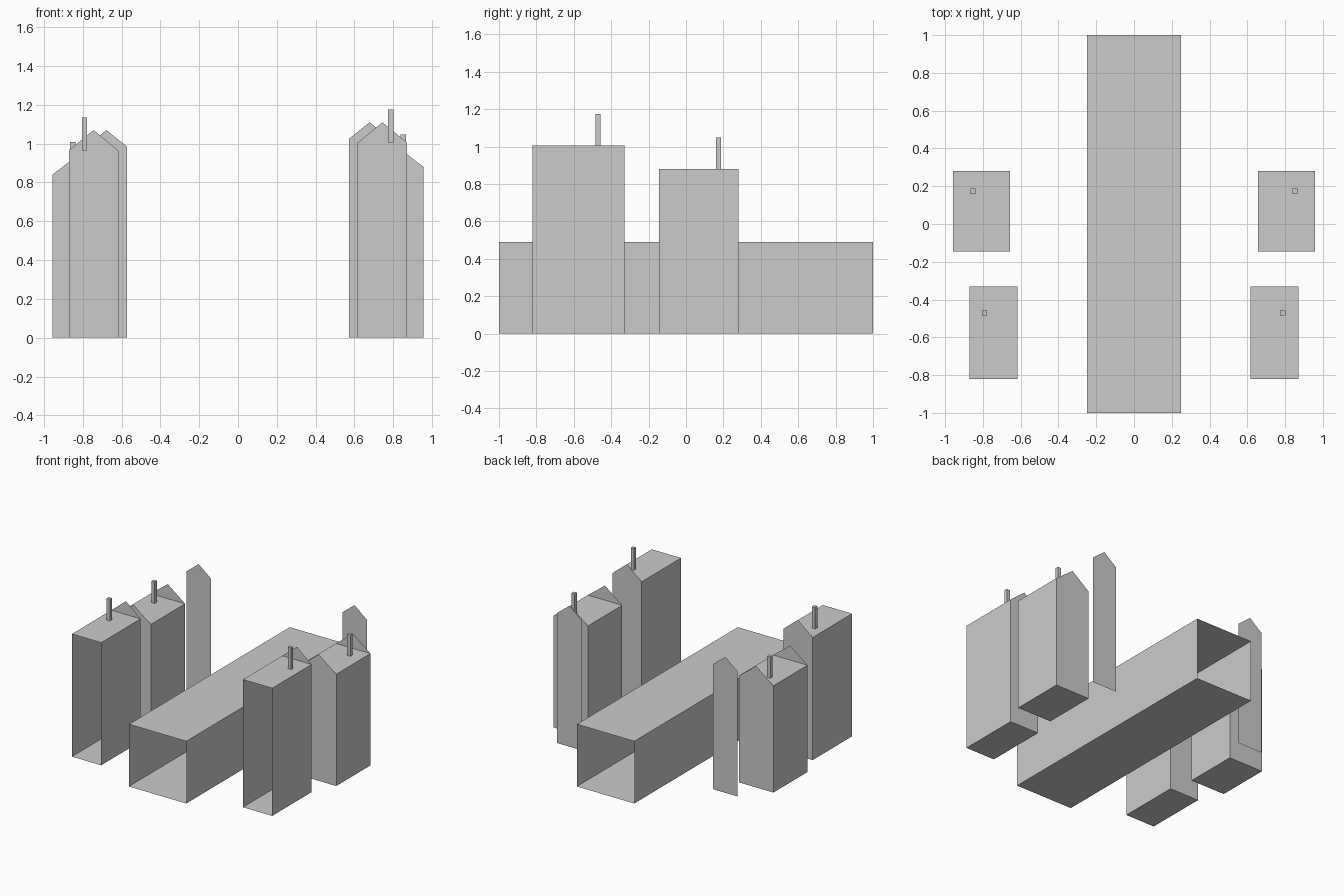
import bpy

if "Cube" in bpy.data.objects:
    bpy.data.objects.remove(bpy.data.objects["Cube"])


def mesh(name, verts, faces):
    me = bpy.data.meshes.new(name)
    me.from_pydata(verts, [], faces)
    me.update()
    ob = bpy.data.objects.new(name, me)
    bpy.context.collection.objects.link(ob)
    return ob


def box(name, x0, x1, y0, y1, z0, z1, ends=True):
    """Box along y; with ends=False the front and back stay open."""
    v = [(x, y, z) for y in (y0, y1)
         for x, z in ((x0, z0), (x1, z0), (x1, z1), (x0, z1))]
    f = [(i, (i + 1) % 4, (i + 1) % 4 + 4, i + 4) for i in range(4)]
    f = [tuple(reversed(q)) for q in f]
    if ends:
        f += [(0, 1, 2, 3), (7, 6, 5, 4)]
    return mesh(name, v, f)


def gable(name, x0, x1, y, eave, peak):
    """Thin gabled wall panel facing along y."""
    return mesh(name, [(x0, y, 0), (x1, y, 0), (x1, y, eave),
                       ((x0 + x1) / 2, y, peak), (x0, y, eave)],
                [(0, 1, 2, 3, 4)])


# central open-ended block
box("central_block", -0.25, 0.25, -1, 1, 0, 0.49, ends=False)

# houses on both sides; the left row sits slightly lower
for side, s, drop in (("right", 1, 0.0), ("left", -1, 0.04)):
    def span(a, b):
        return sorted((s * a, s * b))

    # front house: open front, gabled back wall
    x = span(0.617, 0.872)
    h = 1.005 - drop
    box(f"front_house_{side}", *x, -0.82, -0.33, 0, h, ends=False)
    gable(f"front_house_gable_{side}", *x, -0.33, h, 1.11 - drop)
    c = 0.787 * s - (0.004 if s < 0 else 0)
    box(f"front_chimney_{side}", c - 0.014, c + 0.014,
        -0.485, -0.457, h, h + 0.17)

    # rear house: gabled wall at both ends
    x = span(0.657, 0.957)
    h = 0.88 - drop
    box(f"rear_house_{side}", *x, -0.145, 0.28, 0, h, ends=False)
    for end, y in (("front", -0.145), ("back", 0.28)):
        gable(f"rear_house_gable_{end}_{side}", *x, y, h, h + 0.115)
    c = 0.852 * s
    box(f"rear_chimney_{side}", c - 0.014, c + 0.014,
        0.16, 0.188, h, h + 0.168)

    # free-standing gabled panel behind
    gable(f"back_panel_{side}", *span(0.572, 0.785), 0.48,
          1.025 - drop, 1.11 - drop)
